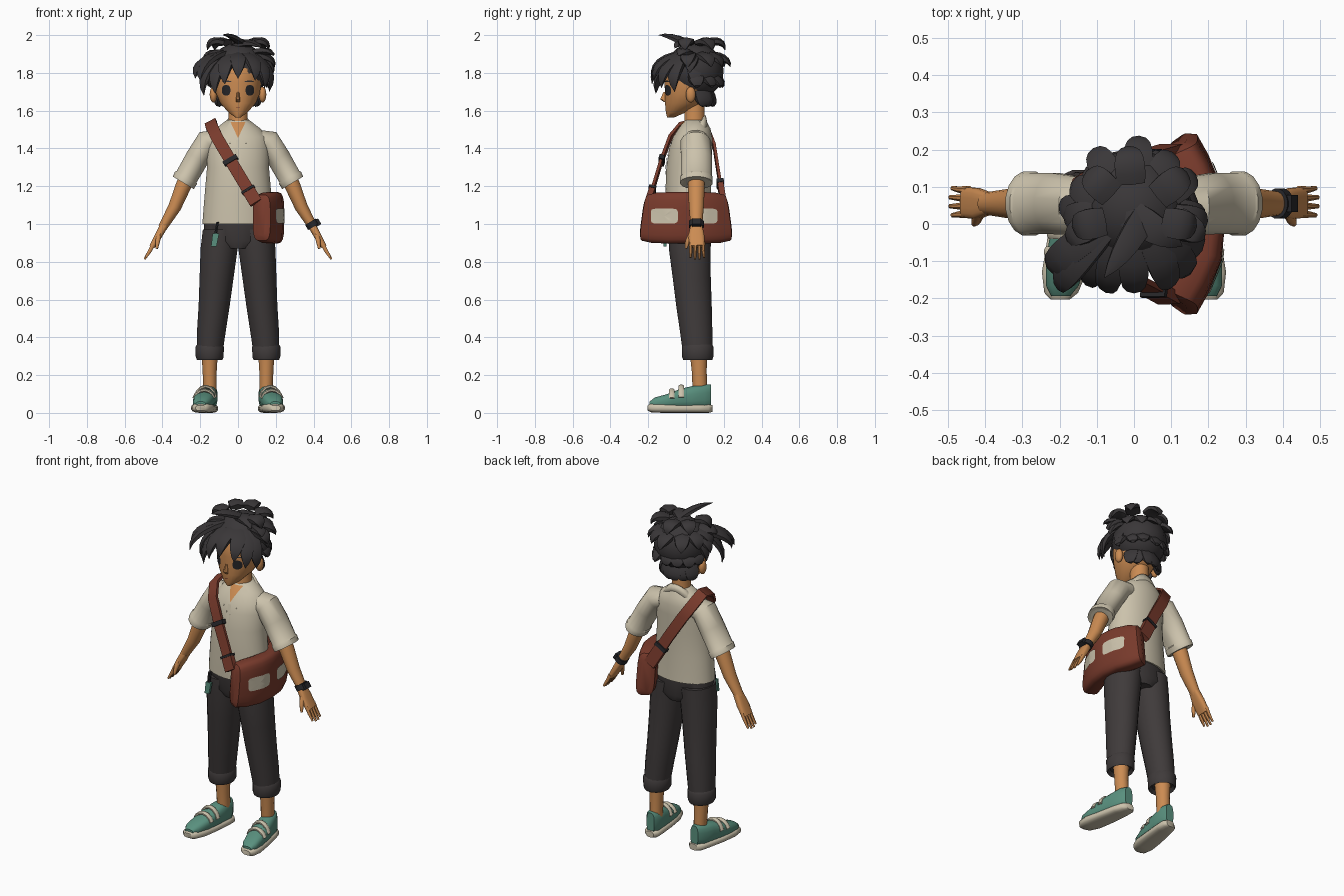
import bpy, bmesh, math, random
from mathutils import Vector
from mathutils.bvhtree import BVHTree

random.seed(4)
default_cube = bpy.data.objects.get("Cube")
if default_cube:
    bpy.data.objects.remove(default_cube)

X_AXIS, Y_AXIS, Z_AXIS = Vector((1, 0, 0)), Vector((0, 1, 0)), Vector((0, 0, 1))
SIDES = (("left", 1), ("right", -1))


def material(name, *rgb):
    mat = bpy.data.materials.new(name)
    mat.use_nodes = True
    mat.diffuse_color = (*rgb, 1)
    mat.node_tree.nodes["Principled BSDF"].inputs["Base Color"].default_value = (*rgb, 1)
    return mat


skin = material("skin", .6, .26, .085)
cream = material("cream cloth", .6, .54, .41)
charcoal = material("charcoal cloth", .05, .043, .043)
hair_dark = material("dark hair", .042, .038, .04)
leather = material("red brown leather", .19, .043, .025)
teal = material("teal canvas", .1, .28, .21)
black = material("black plastic", .02, .02, .023)


def finish(name, bm, mat, angle=45):
    bmesh.ops.recalc_face_normals(bm, faces=bm.faces)
    mesh = bpy.data.meshes.new(name)
    bm.to_mesh(mesh)
    bm.free()
    mesh.materials.append(mat)
    ob = bpy.data.objects.new(name, mesh)
    bpy.context.collection.objects.link(ob)
    bpy.ops.object.select_all(action='DESELECT')
    ob.select_set(True)
    bpy.context.view_layer.objects.active = ob
    bpy.ops.object.shade_smooth_by_angle(angle=math.radians(angle))
    return ob


def power_curve(value, power):
    return math.copysign(abs(value) ** (2 / power), value)


def loft(name, rings, mat, side=Y_AXIS, axis=None, n=16, power=2, angle=45):
    """Skin rings (x, y, z, half width, half depth along side)."""
    bm = bmesh.new()
    centres = [Vector(r[:3]) for r in rings]
    loops = []
    for i, ring in enumerate(rings):
        along = axis or (centres[min(i + 1, len(rings) - 1)] - centres[max(i - 1, 0)]).normalized()
        depth = (side - along * side.dot(along)).normalized()
        width = depth.cross(along)
        loop = []
        for k in range(n):
            turn = math.tau * (k + .5) / n
            u, v = power_curve(math.cos(turn), power), power_curve(math.sin(turn), power)
            loop.append(bm.verts.new(centres[i] + width * u * ring[3] + depth * v * ring[4]))
        loops.append(loop)
    for low, high in zip(loops, loops[1:]):
        for k in range(n):
            bm.faces.new((low[k], low[k - 1], high[k - 1], high[k]))
    bm.faces.new(loops[0])
    bm.faces.new(loops[-1])
    return finish(name, bm, mat, angle)


def stack(name, rows, mat, x=0, **options):
    """Horizontal rings from rows (z, x offset, y, half width, half depth)."""
    return loft(name, [(x + dx, y, z, a, b) for z, dx, y, a, b in rows], mat, axis=Z_AXIS, **options)


def ball(name, place, size, mat):
    bm = bmesh.new()
    bmesh.ops.create_uvsphere(bm, u_segments=16, v_segments=10, radius=1)
    bmesh.ops.scale(bm, vec=size, verts=bm.verts)
    bmesh.ops.translate(bm, vec=place, verts=bm.verts)
    return finish(name, bm, mat)


def oval(cu, cv, ru, rv, power=2, n=16):
    turns = [math.tau * (k + .5) / n for k in range(n)]
    return [(cu + ru * power_curve(math.cos(t), power), cv + rv * power_curve(math.sin(t), power)) for t in turns]


def patch(name, target, outline, mat, view):
    """Lay a thin plate on a surface; outline is in (x, z) or (y, z)."""
    mesh = target.data
    tree = BVHTree.FromPolygons([v.co for v in mesh.vertices], [p.vertices for p in mesh.polygons])
    across = X_AXIS if view == -Y_AXIS else Y_AXIS
    flat = [across * u + Z_AXIS * v for u, v in outline]
    flat = [p.lerp(q, f / 3) for p, q in zip(flat, flat[1:] + flat[:1]) for f in range(3)]
    centre = sum(flat, Vector()) / len(flat)
    bm = bmesh.new()

    def drop(point):
        hit = tree.ray_cast(point + view, -view)[0] or point
        return bm.verts.new(hit + view * .005)

    loops = [[drop(centre.lerp(p, scale)) for p in flat] for scale in (.05, .4, .7, 1)]
    for inner, outer in zip(loops, loops[1:]):
        for k in range(len(flat)):
            bm.faces.new((inner[k - 1], inner[k], outer[k], outer[k - 1]))
    bm.faces.new(loops[0])
    return finish(name, bm, mat)


# Head, neck and face
head = stack("head", [(1.565, 0, -.08, .015, .02), (1.59, 0, -.055, .05, .052), (1.64, 0, -.01, .095, .102),
                      (1.69, 0, .005, .116, .117), (1.75, 0, .015, .125, .13), (1.82, 0, .02, .125, .13),
                      (1.89, 0, .03, .09, .1), (1.93, 0, .03, .03, .03)], skin, n=24)
stack("neck", [(1.42, 0, .04, .07, .07), (1.53, 0, .045, .052, .055), (1.64, 0, .045, .05, .055)], skin)
stack("nose", [(1.645, 0, -.105, .012, .012), (1.66, 0, -.12, .012, .018), (1.7, 0, -.11, .006, .01)], skin, n=8)
for label, s in SIDES:
    patch(label + "_eye", head, oval(s * .063, 1.708, .023, .028, 2.5), black, -Y_AXIS)
    patch(label + "_eyebrow", head, oval(s * .06, 1.755, .026, .004), hair_dark, -Y_AXIS)
    ball(label + "_ear", (s * .13, .025, 1.685), (.02, .026, .042), skin)
patch("mouth", head, oval(0, 1.615, .012, .002), leather, -Y_AXIS)

# Hair: a cap with curved pointed locks
ball("hair_cap", (0, .045, 1.81), (.152, .155, .15), hair_dark)
hair_centre = Vector((0, .03, 1.78))


def lock(name, root, tip, width, bulge=.1):
    root, tip = Vector(root), Vector(tip)
    outward = ((root + tip) / 2 - hair_centre).normalized()
    control = (root + tip) / 2 + outward * bulge
    rings = []
    for step in range(7):
        t = step / 6
        place = root.lerp(control, t).lerp(control.lerp(tip, t), t)
        size = width * (1 - t ** 2) * (.7 + .5 * t) + .001
        rings.append((*place, size, size * .45))
    loft(name, rings, hair_dark, side=outward, n=6, angle=35)


fringe_tips = [(-.225, -.12, 1.77), (-.18, -.09, 1.68), (-.2, -.18, 1.76), (-.12, -.16, 1.69),
               (-.07, -.18, 1.74), (0, -.18, 1.77), (.09, -.17, 1.76), (.14, -.13, 1.72), (.165, -.06, 1.7)]
for i, tip in enumerate(fringe_tips):
    lock(f"fringe_lock_{i}", (tip[0] * .4, -.01, 1.9), tip, .06)
side_tips = [(.19, -.04, 1.89), (.19, .02, 1.8), (-.2, .05, 1.8), (-.18, -.05, 1.87), (-.16, .03, 1.73), (.15, .05, 1.72)]
for i, tip in enumerate(side_tips):
    lock(f"side_lock_{i}", (tip[0] * .3, .03, 1.89), tip, .06, .07)
for layer, (tip_z, reach, count, spread) in enumerate([(1.92, .19, 5, 95), (1.83, .21, 7, 90), (1.72, .18, 7, 72), (1.62, .12, 6, 62)]):
    for k in range(count):
        turn = math.radians(spread * (2 * k / (count - 1) - 1) + random.uniform(-6, 6))
        out = Vector((math.sin(turn) * .9, math.cos(turn), 0))
        base = Vector((0, .02, tip_z))
        lock(f"back_lock_{layer}_{k}", base + out * .09 + Z_AXIS * (.04 + layer * .025),
             base + out * (reach + random.uniform(-.01, .01)), .06, .06)
lock("cowlick", (.05, .06, 1.92), (-.08, -.145, 2), .05, .05)
lock("crown_lock", (-.03, .04, 1.93), (.13, -.06, 1.93), .06, .06)

# Shirt with collar and open neck
shirt = stack("shirt", [(1, 0, .015, .19, .125), (1.15, 0, .012, .178, .122), (1.3, 0, .015, .165, .12),
                        (1.4, 0, .025, .168, .115), (1.46, 0, .035, .16, .105), (1.505, 0, .045, .12, .085),
                        (1.55, 0, .05, .06, .055)], cream, n=28)
patch("open_neck", shirt, [(-.04, 1.54), (.04, 1.54), (0, 1.455)], skin, -Y_AXIS)
patch("button_placket", shirt, oval(0, 1.225, .012, .22, 12), cream, -Y_AXIS)
bm = bmesh.new()
edges = []
for k in range(21):
    turn = math.radians(-158 + 15.8 * k)
    sx, cy = math.sin(turn), math.cos(turn)
    top_z = 1.525 + .05 * cy
    edges.append((bm.verts.new((.07 * sx, .05 + (.075 - .02 * cy) * cy, top_z)),
                  bm.verts.new((.11 * sx, .05 + (.105 - .04 * cy) * cy, top_z - .05))))
for (a, b), (c, d) in zip(edges, edges[1:]):
    bm.faces.new((a, b, d, c))
collar = finish("collar", bm, cream)
collar.modifiers.new("thickness", 'SOLIDIFY').thickness = .012

# Sleeves, arms and hands
for label, s in SIDES:
    def limb(name, points, mat, **options):
        return loft(f"{label}_{name}", [(s * p[0], *p[1:]) for p in points], mat, **options)

    limb("sleeve", [(.1, .05, 1.445, .055, .07), (.16, .05, 1.435, .068, .08), (.215, .055, 1.35, .064, .084),
                    (.272, .055, 1.25, .062, .084), (.275, .055, 1.245, .068, .088),
                    (.29, .055, 1.218, .066, .087), (.287, .055, 1.225, .05, .07)], cream)
    limb("arm", [(.24, .055, 1.31, .042, .045), (.29, .055, 1.2, .042, .045), (.335, .055, 1.09, .035, .04),
                 (.4, .055, .98, .024, .03)], skin)
    limb("palm", [(.39, .055, .995, .022, .03), (.42, .055, .94, .02, .042), (.455, .058, .88, .015, .042)],
         skin, power=3)
    limb("thumb", [(.415, .03, .95, .015, .015), (.425, .008, .91, .013, .013), (.43, 0, .87, .007, .007)],
         skin, n=8, side=X_AXIS)
    for k in range(4):
        y, reach = .026 + .022 * k, .06 - .008 * abs(k - 1.5)
        limb(f"finger_{k}", [(.445, y, .9, .012, .011), (.465, y, .86, .011, .01),
                             (.45 + reach * .8, y * 1.1 - .005, .87 - reach, .006, .006)], skin, n=8)
    # Trousers, ankles and rolled hems
    limb("trouser_leg", [(.09, .02, .97, .098, .115), (.1, .02, .87, .1, .113), (.113, .03, .72, .092, .103),
                         (.126, .042, .57, .084, .096), (.14, .053, .44, .078, .088), (.15, .062, .32, .07, .08)],
         charcoal, axis=Z_AXIS)
    limb("rolled_hem", [(.15, .062, .362, .068, .078), (.15, .062, .35, .077, .085), (.15, .062, .295, .075, .084),
                        (.15, .062, .28, .068, .078), (.15, .062, .3, .055, .06)], charcoal, axis=Z_AXIS)
    limb("ankle", [(.15, .065, .35, .046, .05), (.15, .07, .22, .038, .04), (.148, .075, .1, .035, .04)],
         skin, axis=Z_AXIS)
    # Shoes, toes turned slightly out
    def shoe_part(name, rows, mat):
        limb(name, [(.168 - .15 * y, y, (low + top) / 2, half, (top - low) / 2) for y, low, top, half in rows],
             mat, side=Z_AXIS, axis=Y_AXIS, power=2.8)

    shoe_part("shoe_sole", [(-.203, .012, .04, .026), (-.185, .003, .052, .046), (-.13, 0, .052, .061),
                            (-.04, 0, .046, .06), (.07, 0, .046, .053), (.12, 0, .046, .045),
                            (.14, .005, .042, .025)], cream)
    shoe_part("shoe_upper", [(-.193, .03, .06, .026), (-.165, .02, .082, .045), (-.1, .02, .1, .055),
                             (-.03, .02, .128, .054), (.03, .02, .142, .05), (.1, .02, .152, .045),
                             (.132, .03, .15, .026)], teal)
    for k, y in enumerate((-.075, -.025)):
        arc = [math.radians(-75 + 25 * j) for j in range(7)]
        limb(f"shoe_band_{k}", [(.168 - .15 * y + .056 * math.sin(t), y, .062 + (.058 + .02 * k) * math.cos(t), .01, .016)
                                for t in arc], cream, n=8)

stack("trouser_hips", [(.87, 0, .02, .08, .1), (.91, 0, .02, .18, .115), (1.03, 0, .015, .183, .115)], charcoal, n=24)

# Wristband on the left arm
loft("wristband", [(.384, .055, 1.012, .034, .041), (.4, .055, .985, .034, .041)], black)
loft("wristband_face", [(.41, .055, 1.022, .016, .024), (.428, .055, .992, .016, .024)], black, n=4, power=20)

# Shoulder bag curved round the left hip
bag_path = [(-.232, .118, .03, .1), (-.222, .125, .052, .122), (-.17, .15, .055, .134), (-.09, .182, .055, .137)]
bag_path += [(0, .192, .053, .137)] + [(-y, x, a, b) for y, x, a, b in reversed(bag_path)]
bag = loft("bag", [(x, y, 1.033, a, b) for y, x, a, b in bag_path], leather, side=Z_AXIS, n=20, power=4)
for vertex in bag.data.vertices:
    vertex.co.y *= 1 - .55 * (vertex.co.z - .93)
for label, y in (("front", -.115), ("back", .095)):
    patch(f"bag_{label}_patch", bag, oval(y, 1.042, .072, .04, 6), cream, X_AXIS)

# Strap from the right shoulder, with buckle and end tabs
strap_side = Vector((.88, 0, .47))
strap = [(.085, -.195, 1.13), (.03, -.165, 1.22), (-.03, -.135, 1.32), (-.11, -.085, 1.455), (-.14, -.03, 1.52),
         (-.145, .05, 1.54), (-.135, .115, 1.5), (-.08, .15, 1.41), (0, .17, 1.28), (.085, .195, 1.13)]
loft("strap", [(*p, .008, .033) for p in strap], leather, side=strap_side, n=4, power=20)


def strap_piece(name, start, end, f, g, thick, half, mat):
    a, b = Vector(start), Vector(end)
    loft(name, [(*a.lerp(b, t), thick, half) for t in (f, g)], mat, side=strap_side, n=4, power=20)


strap_piece("strap_buckle", strap[2], strap[3], .05, .2, .015, .042, black)
for label, start, end in (("front", strap[0], strap[1]), ("back", strap[-1], strap[-2])):
    strap_piece(label + "_strap_tab", start, end, -.2, .6, .016, .036, leather)
    strap_piece(label + "_strap_ring", start, end, .5, .62, .02, .04, black)

# Tag hanging from the right hip
stack("tag_clip", [(.94, 0, -.11, .008, .006), (1.01, .012, -.112, .008, .006)], black, x=-.12, n=6)
stack("hip_tag", [(.88, -.008, -.112, .015, .008), (.95, .003, -.112, .018, .008)], teal, x=-.12, n=4, power=20)
